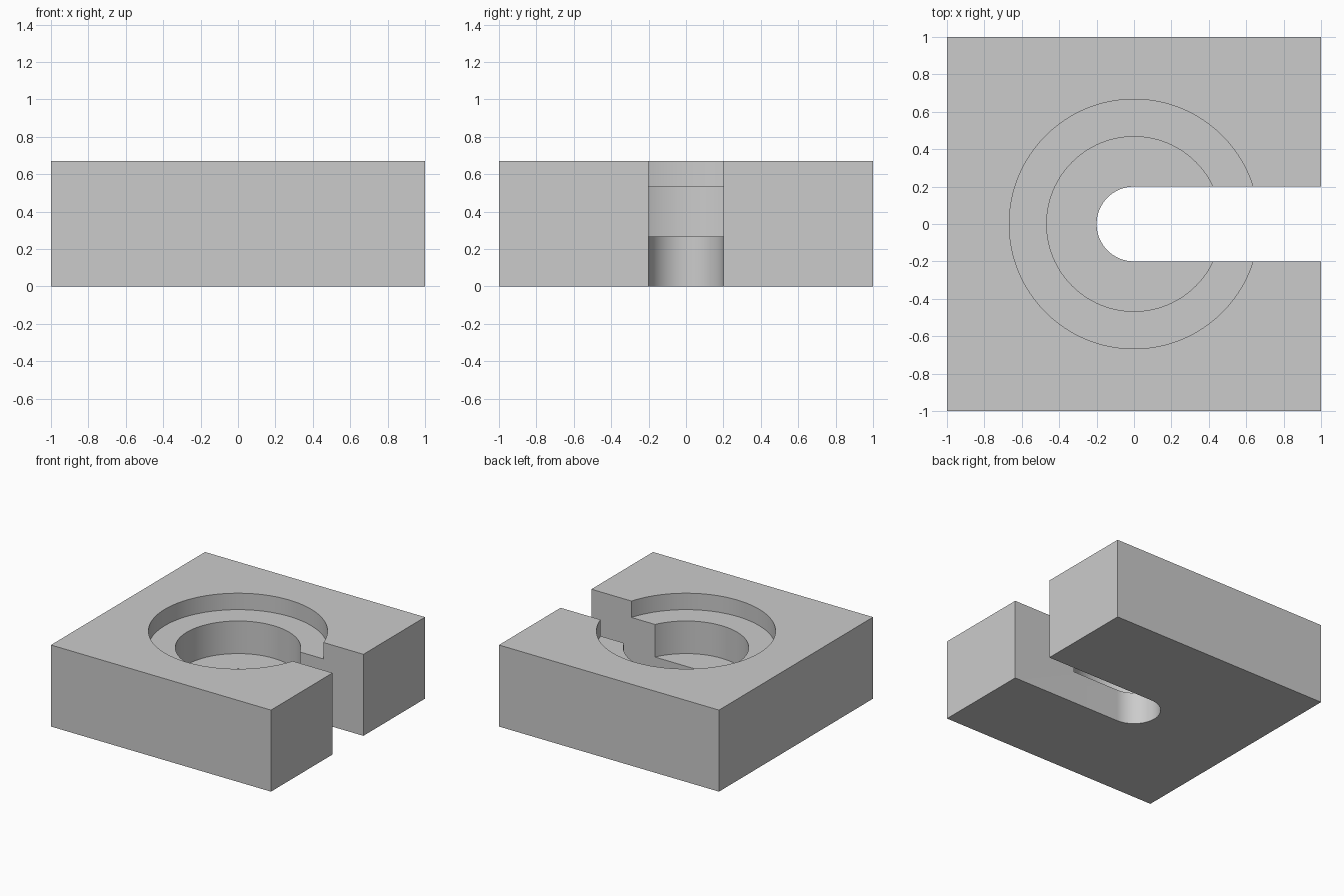
import bpy
import bmesh
from math import cos, sin, pi, radians

cube = bpy.data.objects.get("Cube")
if cube:
    bpy.data.objects.remove(cube, do_unlink=True)

HEIGHT = 0.67
SLOT_R = 0.2

grey = bpy.data.materials.new("plain grey")
grey.use_nodes = True
colour = (0.6, 0.6, 0.6, 1)
grey.diffuse_color = colour
grey.node_tree.nodes["Principled BSDF"].inputs["Base Color"].default_value = colour


def prism(name, outline, z0, z1):
    """Extrude a flat outline from z0 up to z1."""
    bm = bmesh.new()
    face = bm.faces.new([bm.verts.new((x, y, z0)) for x, y in outline])
    top = bmesh.ops.extrude_face_region(bm, geom=[face])["geom"]
    verts = [v for v in top if isinstance(v, bmesh.types.BMVert)]
    bmesh.ops.translate(bm, verts=verts, vec=(0, 0, z1 - z0))
    bmesh.ops.recalc_face_normals(bm, faces=bm.faces)
    mesh = bpy.data.meshes.new(name)
    bm.to_mesh(mesh)
    bm.free()
    mesh.materials.append(grey)
    obj = bpy.data.objects.new(name, mesh)
    bpy.context.collection.objects.link(obj)
    return obj


def arc(radius, start, end, steps):
    angles = [start + (end - start) * i / steps for i in range(steps + 1)]
    return [(radius * cos(a), radius * sin(a)) for a in angles]


def circle(radius):
    return arc(radius, 0, 2 * pi, 128)[:-1]


# Square block
block = prism("slotted_block", [(-1, -1), (1, -1), (1, 1), (-1, 1)], 0, HEIGHT)

# Stepped round recess and the round-ended slot open to the left side
slot = arc(SLOT_R, pi / 2, 3 * pi / 2, 48) + [(1.2, -SLOT_R), (1.2, SLOT_R)]
cutters = [
    prism("wide_recess_cutter", circle(0.667), 0.535, 1),
    prism("deep_recess_cutter", circle(0.467), 0.267, 1),
    prism("slot_cutter", slot, -0.2, 1),
]

# Cut each shape out of the block
bpy.ops.object.select_all(action="DESELECT")
block.select_set(True)
bpy.context.view_layer.objects.active = block
for cutter in cutters:
    cutter.hide_render = True
    cut = block.modifiers.new(cutter.name, "BOOLEAN")
    cut.operation = "DIFFERENCE"
    cut.solver = "EXACT"
    cut.object = cutter
    bpy.ops.object.modifier_apply(modifier=cut.name)
    bpy.data.objects.remove(cutter, do_unlink=True)

bpy.ops.object.shade_smooth_by_angle(angle=radians(30))
